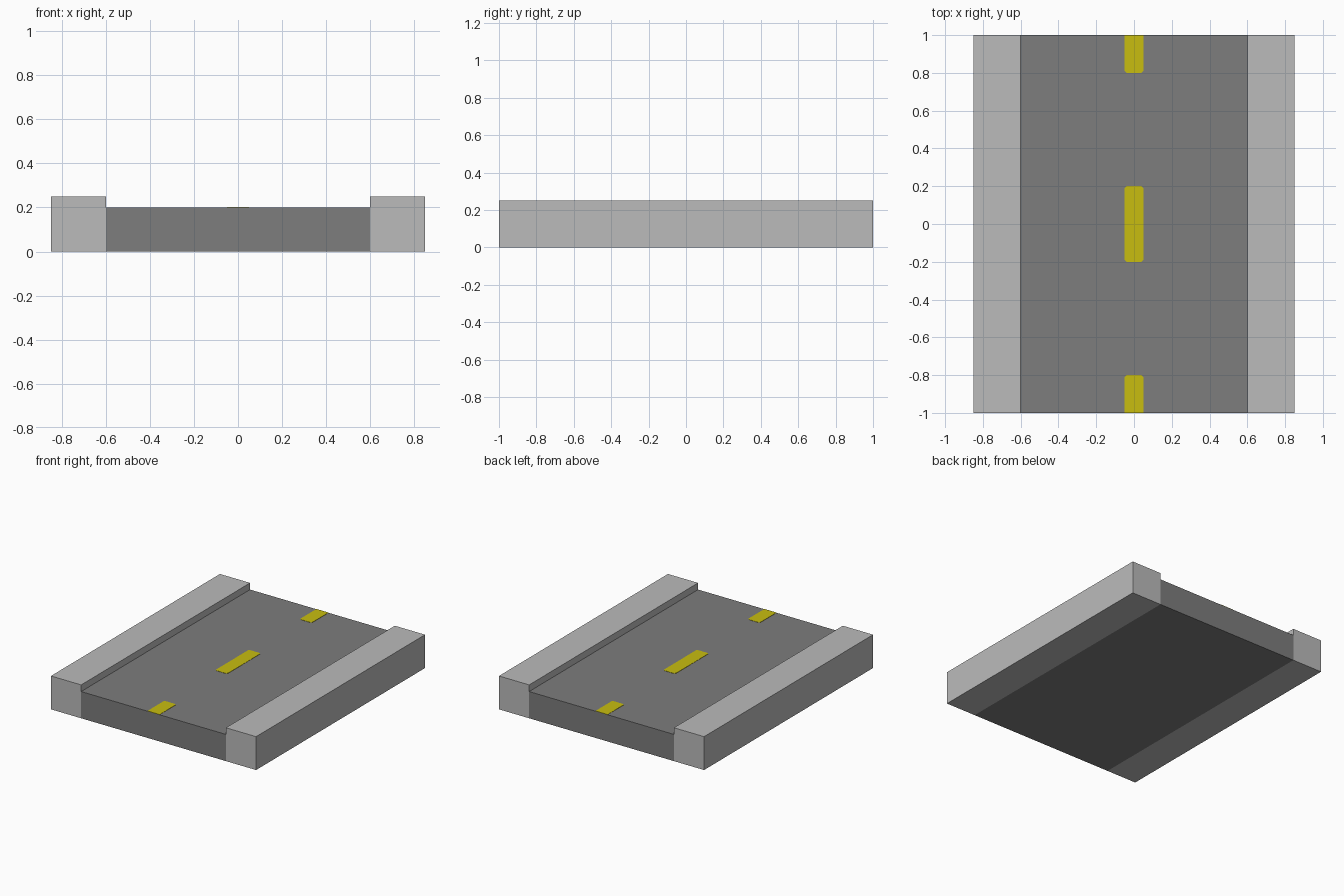
import bpy
import bmesh

if "Cube" in bpy.data.objects:
    bpy.data.objects.remove(bpy.data.objects["Cube"])


def material(name, rgb):
    mat = bpy.data.materials.new(name)
    mat.diffuse_color = (*rgb, 1)
    mat.use_nodes = True
    mat.node_tree.nodes["Principled BSDF"].inputs["Base Color"].default_value = mat.diffuse_color
    return mat


def prism(name, outline, z0, z1, mat):
    """Extrude a flat xy outline from z0 up to z1."""
    bm = bmesh.new()
    base = bm.faces.new([bm.verts.new((x, y, z0)) for x, y in outline])
    top = bmesh.ops.extrude_face_region(bm, geom=[base])["geom"]
    verts = [v for v in top if isinstance(v, bmesh.types.BMVert)]
    bmesh.ops.translate(bm, verts=verts, vec=(0, 0, z1 - z0))
    bmesh.ops.recalc_face_normals(bm, faces=bm.faces)
    mesh = bpy.data.meshes.new(name)
    bm.to_mesh(mesh)
    bm.free()
    mesh.materials.append(mat)
    obj = bpy.data.objects.new(name, mesh)
    bpy.context.collection.objects.link(obj)
    return obj


def rect(x0, x1, y0, y1):
    return [(x0, y0), (x1, y0), (x1, y1), (x0, y1)]


def dash_outline(y0, y1, c0, c1, w=0.05):
    """Dash outline with corner cuts c0 at the y0 end and c1 at the y1 end."""
    right = [(w - c0, y0), (w, y0 + c0)] if c0 else [(w, y0)]
    right += [(w, y1 - c1), (w - c1, y1)] if c1 else [(w, y1)]
    return right + [(-x, y) for x, y in reversed(right)]


asphalt = material("asphalt_grey", (0.205, 0.205, 0.205))
concrete = material("concrete_grey", (0.497, 0.497, 0.497))
yellow = material("line_yellow", (0.578, 0.515, 0.005))

# Road bed
prism("road", rect(-0.6, 0.6, -1, 1), 0, 0.2, asphalt)

# Raised pavements on both sides
prism("pavement_left", rect(-0.85, -0.6, -1, 1), 0, 0.25, concrete)
prism("pavement_right", rect(0.6, 0.85, -1, 1), 0, 0.25, concrete)

# Painted centre line: one full dash and a half dash at each end
CUT = 0.01
for name, y0, y1, c0, c1 in (
    ("dash_front", -1, -0.8, 0, CUT),
    ("dash_middle", -0.2, 0.2, CUT, CUT),
    ("dash_back", 0.8, 1, CUT, 0),
):
    prism(name, dash_outline(y0, y1, c0, c1), 0.2, 0.202, yellow)
